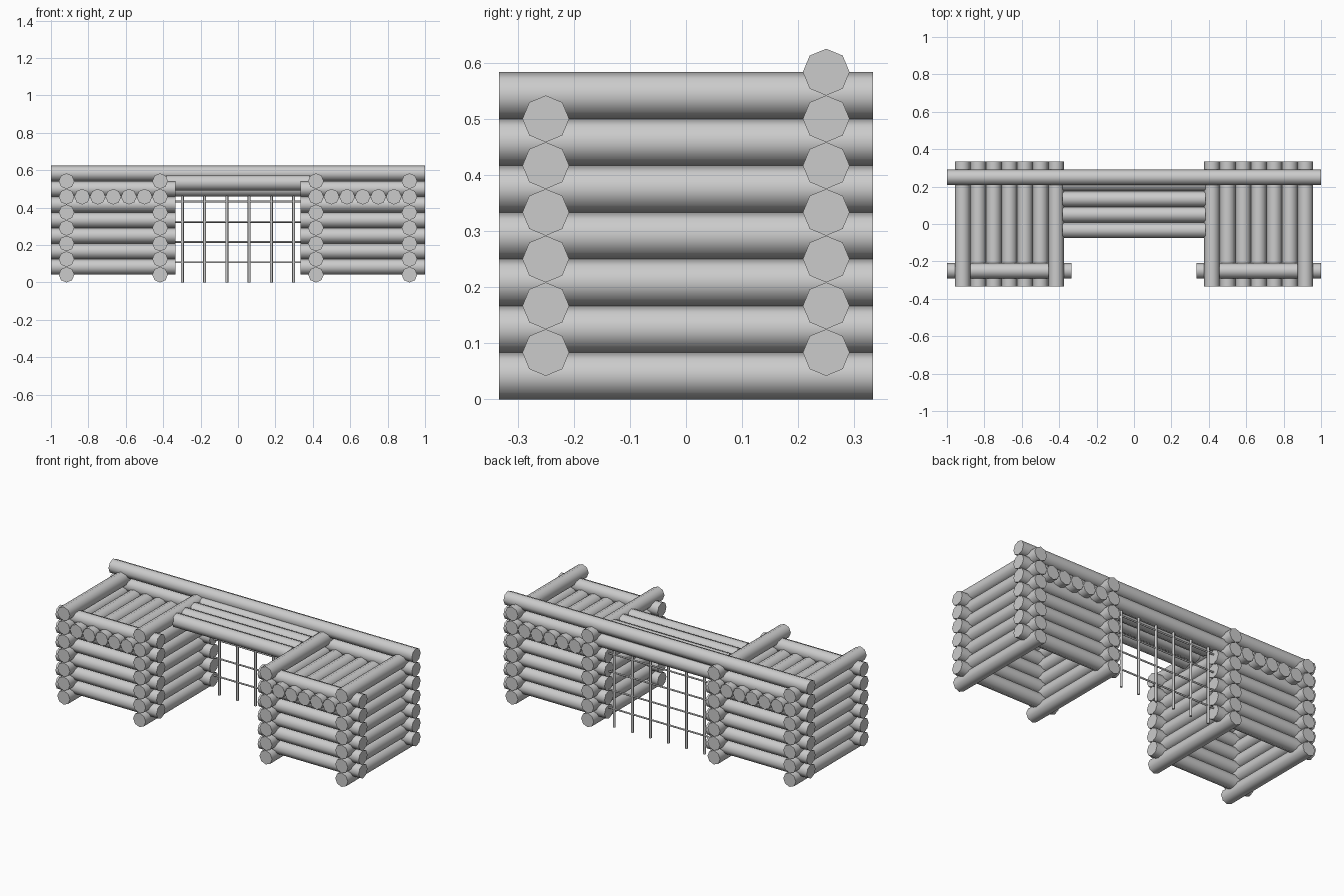
import bpy
import math

cube = bpy.data.objects.get("Cube")
if cube:
    bpy.data.objects.remove(cube, do_unlink=True)

wood = bpy.data.materials.new("pale_grey_wood")
wood.use_nodes = True
wood.diffuse_color = (0.6, 0.6, 0.6, 1)
wood.node_tree.nodes["Principled BSDF"].inputs["Base Color"].default_value = (0.6, 0.6, 0.6, 1)

R = 1 / 24          # log radius
D = 2 * R           # log diameter
TURN = {"x": (0, math.pi / 2, 0), "y": (math.pi / 2, 0, 0), "z": (0, 0, 0)}


def log(name, axis, centre, length, radius=R):
    """Eight-sided round bar along one axis."""
    bpy.ops.mesh.primitive_cylinder_add(vertices=8, radius=radius, depth=length,
                                        location=centre, rotation=TURN[axis])
    bar = bpy.context.object
    bar.name = name
    bar.data.materials.append(wood)
    bpy.ops.object.shade_smooth_by_angle(angle=math.radians(60))


# Two log cabins, mirrored left and right
for side, label in ((-1, "right"), (1, "left")):
    mid = side * 2 / 3
    for level in range(7):
        for offset in (-0.25, 0.25):
            log(label + "_side_wall_log", "y", (mid + offset, 0, R + D * level), 2 / 3)
    for level in range(1, 7):
        log(label + "_front_wall_log", "x", (mid, -0.25, D * level), 2 / 3)
        if level < 6:
            log(label + "_back_wall_log", "x", (mid, 0.25, D * level), 2 / 3)
    # Platform between the side walls
    for i in range(-2, 3):
        log(label + "_platform_log", "y", (mid + D * i, 0, R + D * 5), 2 / 3)

# Long beams joining the cabins at the back
log("lower_back_beam", "x", (0, 0.25, D * 6), 2)
log("upper_back_beam", "x", (0, 0.25, D * 7), 2)

# Bridge deck
for i in range(4):
    log("bridge_log", "x", (0, -0.033 + D * i, 0.533), 0.766)

# Climbing net hanging below the beams
for i in range(6):
    log("net_upright", "z", (0.119 * (i - 2.5), 0.25, 0.25), 0.5, 0.0075)
for i in range(1, 5):
    log("net_rung", "x", (0, 0.25, 0.108 * i), 0.76, 0.005)
